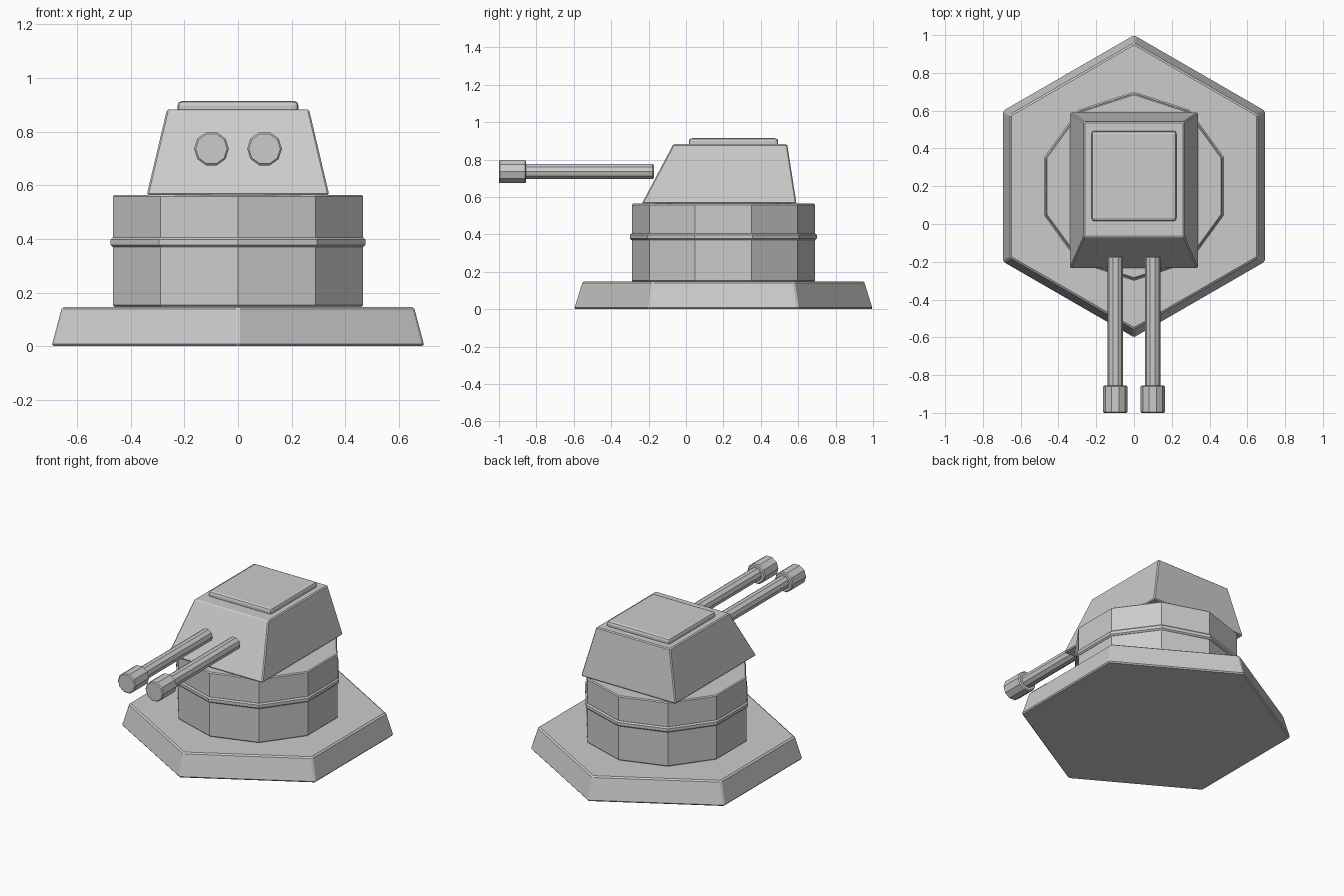
import bpy, bmesh
from math import sin, cos, pi

if "Cube" in bpy.data.objects:
    bpy.data.objects.remove(bpy.data.objects["Cube"])

CY = 0.2  # y centre of the base and drum


def make(name, bottom, top, bevel=0.006, segments=1):
    """Closed solid lofted between two matching rings, with a small bevel."""
    bm = bmesh.new()
    a = [bm.verts.new(p) for p in bottom]
    b = [bm.verts.new(p) for p in top]
    bm.faces.new(a)
    bm.faces.new(b)
    n = len(a)
    for i in range(n):
        j = (i + 1) % n
        bm.faces.new((a[i], a[j], b[j], b[i]))
    bmesh.ops.recalc_face_normals(bm, faces=bm.faces)
    mesh = bpy.data.meshes.new(name)
    bm.to_mesh(mesh)
    bm.free()
    obj = bpy.data.objects.new(name, mesh)
    bpy.context.collection.objects.link(obj)
    mod = obj.modifiers.new("edge_bevel", 'BEVEL')
    mod.width, mod.segments = bevel, segments
    mod.limit_method = 'ANGLE'
    mod.angle_limit = 0.7  # leave the shallow polygon-side edges sharp
    return obj


def ring_z(n, r, z):
    """Horizontal polygon with a corner pointing along y."""
    return [(r * sin(2 * pi * i / n), CY + r * cos(2 * pi * i / n), z) for i in range(n)]


def ring_y(x, r, y, z=0.736, n=10):
    """Upright polygon facing along y."""
    return [(x + r * cos(2 * pi * i / n), y, z + r * sin(2 * pi * i / n)) for i in range(n)]


def rect(hx, y0, y1, z):
    return [(-hx, y0, z), (hx, y0, z), (hx, y1, z), (-hx, y1, z)]


# Hexagonal foot
make("base_plate", ring_z(6, 0.802, 0), ring_z(6, 0.757, 0.147), 0.008)

# Ten-sided drum with a raised band
make("drum", ring_z(10, 0.49, 0.147), ring_z(10, 0.49, 0.564))
make("drum_band", ring_z(10, 0.5, 0.37), ring_z(10, 0.5, 0.405), 0.008)

# Sloped turret housing and roof hatch
make("turret_housing", rect(0.34, -0.236, 0.591, 0.564), rect(0.265, -0.068, 0.541, 0.882))
make("roof_hatch", rect(0.225, 0.015, 0.493, 0.868), rect(0.225, 0.015, 0.493, 0.914), 0.016, 2)

# Twin barrels with muzzles
for side, x in (("left", -0.099), ("right", 0.099)):
    make(side + "_barrel", ring_y(x, 0.042, -0.172), ring_y(x, 0.042, -0.87))
    make(side + "_muzzle", ring_y(x, 0.065, -0.855), ring_y(x, 0.065, -1.0))
